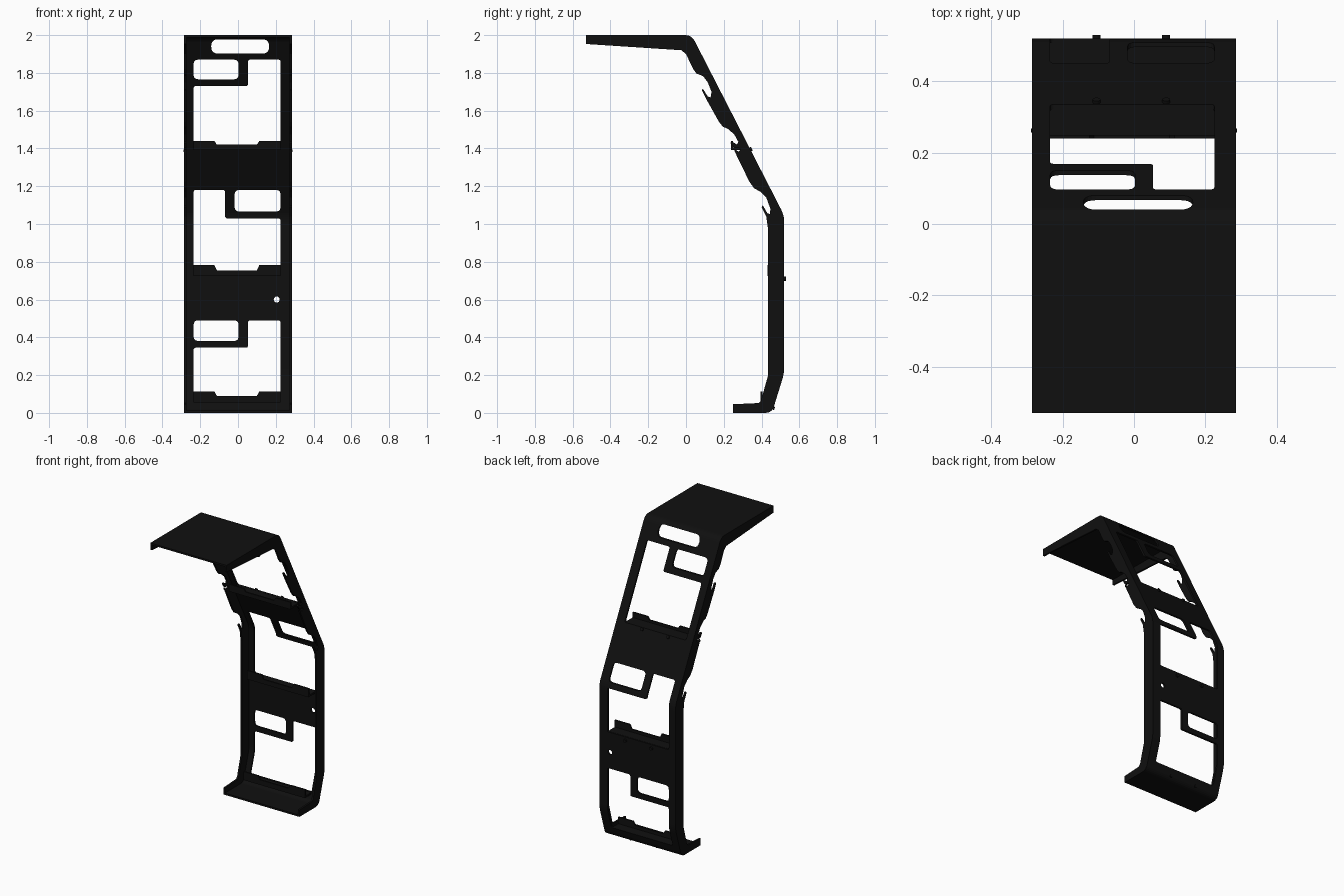
import bpy, bmesh, math
from mathutils import Vector, Matrix

if "Cube" in bpy.data.objects:
    bpy.data.objects.remove(bpy.data.objects["Cube"])

mat = bpy.data.materials.new("black_metal")
mat.diffuse_color = (0.005, 0.005, 0.005, 1)
mat.use_nodes = True
mat.node_tree.nodes["Principled BSDF"].inputs["Base Color"].default_value = mat.diffuse_color
T = 0.012      # sheet thickness
W = 0.285      # half width


def finish(name, bm):
    bmesh.ops.recalc_face_normals(bm, faces=bm.faces)
    me = bpy.data.meshes.new(name)
    bm.to_mesh(me)
    bm.free()
    ob = bpy.data.objects.new(name, me)
    bpy.context.collection.objects.link(ob)
    me.materials.append(mat)
    return ob


def prism(name, pts, axis, a, b):
    """Extrude a 2D polygon: axis x takes (y, z) points, axis y takes (x, z)."""
    bm = bmesh.new()
    if axis == "x":
        vs = [bm.verts.new((a, p[0], p[1])) for p in pts]
        move = (b - a, 0, 0)
    else:
        vs = [bm.verts.new((p[0], a, p[1])) for p in pts]
        move = (0, b - a, 0)
    f = bm.faces.new(vs)
    r = bmesh.ops.extrude_face_region(bm, geom=[f])
    bmesh.ops.translate(bm, vec=move, verts=[v for v in r["geom"] if isinstance(v, bmesh.types.BMVert)])
    return finish(name, bm)


def rod(name, pos, direction, r, length):
    bm = bmesh.new()
    rot = Vector(direction).to_track_quat("Z", "Y").to_matrix().to_4x4()
    bmesh.ops.create_cone(bm, cap_ends=True, segments=16, radius1=r, radius2=r, depth=length,
                          matrix=Matrix.Translation(pos) @ rot)
    return finish(name, bm)


def rounded(pts, radius, closed=True, seg=5):
    """Round the corners of a 2D polygon or path."""
    out, n = [], len(pts)
    for i in range(n):
        p = Vector(pts[i])
        if not closed and i in (0, n - 1):
            out.append(p)
            continue
        a, b = Vector(pts[i - 1]) - p, Vector(pts[(i + 1) % n]) - p
        d = min(radius, a.length * 0.49, b.length * 0.49)
        s, e = p + a.normalized() * d, p + b.normalized() * d
        for k in range(seg + 1):
            t = k / seg
            out.append(s * (1 - t) ** 2 + p * 2 * t * (1 - t) + e * t * t)
    return out


def inset(path, d):
    """Offset an open path to its right by d."""
    res = []
    for i, p in enumerate(path):
        ns = []
        for j in (i - 1, i):
            if 0 <= j < len(path) - 1:
                v = (path[j + 1] - path[j]).normalized()
                ns.append(Vector((v.y, -v.x)))
        m = sum(ns, Vector((0, 0))).normalized()
        res.append(p + m * d / max(m.dot(ns[0]), 0.5))
    return res


def cut(ob, cutters):
    for c in cutters:
        c.hide_render = True
        m = ob.modifiers.new("cut", "BOOLEAN")
        m.operation, m.solver, m.object = "DIFFERENCE", "EXACT", c
    dg = bpy.context.evaluated_depsgraph_get()
    me = bpy.data.meshes.new_from_object(ob.evaluated_get(dg))
    ob.modifiers.clear()
    ob.data = me
    for c in cutters:
        bpy.data.objects.remove(c)


# Bent main sheet: top shelf, sloped upper back, straight back, foot
outer = rounded([(-0.53, 2.0), (0.03, 2.0), (0.52, 1.045), (0.52, 0.21), (0.455, 0.0), (0.25, 0.0)],
                0.035, closed=False)
panel = prism("back_panel", outer + inset(outer, T)[::-1], "x", -W + T, W - T)

# Window openings, each split by an L-shaped arm
X0, X1 = -0.235, 0.225
cutters = []


def window(bottom, arm_bottom, top, inner, tip, hinge, far):
    bar = arm_bottom + 0.036
    small = [(hinge, bar), (inner, bar), (inner, top), (hinge, top)]
    big = [(hinge, arm_bottom), (tip, arm_bottom), (tip, top), (far, top), (far, bottom), (hinge, bottom)]
    for pts, r in ((small, 0.025), (big, 0.012)):
        cutters.append(prism("window_cutter", rounded(pts, r), "y", 0.0, 0.7))


window(1.405, 1.73, 1.87, 0.003, 0.053, X0, X1)
window(0.735, 1.03, 1.18, -0.018, -0.068, X1, X0)
window(0.07, 0.345, 0.49, 0.003, 0.053, X0, X1)

# Hand slot near the top and the round hole in the lower crossbar
slot = [(-0.142, 1.902), (0.165, 1.902), (0.165, 1.978), (-0.142, 1.978)]
cutters.append(prism("slot_cutter", rounded(slot, 0.055), "y", -0.1, 0.3))
cutters.append(rod("hole_cutter", (0.205, 0.52, 0.60), (0, 1, 0), 0.016, 0.2))
cut(panel, cutters)

# Side flanges with hook notches along the inner edge
inner_edge = [(0.25, 0.046), (0.385, 0.052), (0.397, 0.065), (0.435, 0.20), (0.435, 0.97), (0.425, 1.04),
              (0.40, 1.09), (0.407, 1.098), (0.43, 1.058), (0.444, 1.052), (0.447, 1.08), (0.425, 1.14),
              (0.395, 1.17), (0.36, 1.19), (0.335, 1.225), (0.262, 1.375), (0.255, 1.395),
              (0.28, 1.383), (0.29, 1.395), (0.28, 1.405), (0.255, 1.402), (0.235, 1.43), (0.242, 1.438),
              (0.27, 1.42), (0.277, 1.435), (0.255, 1.475), (0.22, 1.505), (0.195, 1.515), (0.175, 1.54),
              (0.108, 1.66), (0.083, 1.71), (0.09, 1.715), (0.115, 1.675), (0.13, 1.67), (0.135, 1.70),
              (0.115, 1.75), (0.09, 1.783), (0.055, 1.797), (0.038, 1.82), (0.0, 1.9), (-0.025, 1.92),
              (-0.53, 1.953)]
flange_pts = list(outer) + inner_edge
for side, s in (("left", -1), ("right", 1)):
    prism(side + "_flange", flange_pts, "x", s * W, s * (W - T))
    rod(side + "_pin", (s * W, 0.262, 1.388), (1, 0, 0), 0.006, 0.008)

# Ledges folded forward under each window, with raised tabs on the lip
for name, yb, yf, zb, zm, zt in (("upper", 0.333, 0.245, 1.392, 1.42, 1.44),
                                 ("middle", 0.512, 0.437, 0.724, 0.755, 0.783),
                                 ("lower", 0.470, 0.400, 0.056, 0.09, 0.113)):
    prism(name + "_ledge", [(yf, zb), (yb, zb), (yb, zb + T), (yf, zb + T)], "x", X0, X1)
    lip = [(X0, zb), (X1, zb), (X1, zt), (0.113, zt), (0.10, zm), (-0.112, zm), (-0.125, zt), (X0, zt)]
    prism(name + "_lip", lip, "y", yf - 0.006, yf + 0.004)

# Small mounting studs on the back
for x in (-0.105, 0.09):
    rod("middle_stud", (x, 0.523, 0.71), (0, 1, 0), 0.011, 0.014)
    rod("upper_stud", (x, 0.342, 1.395), (0, 0.89, 0.456), 0.011, 0.016)
    rod("lower_stud", (x, 0.463, 0.025), (0, 0.955, -0.296), 0.009, 0.012)
